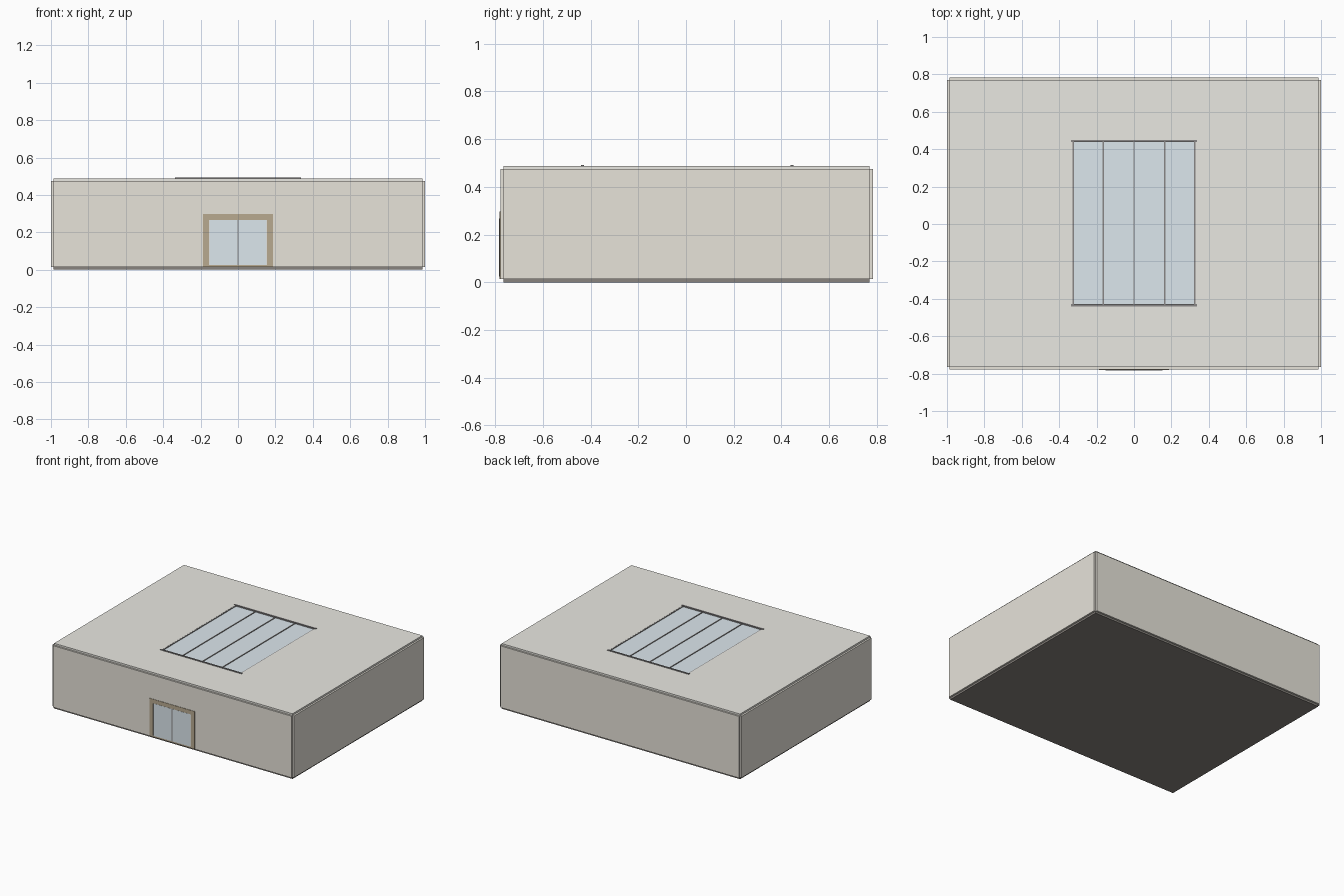
import bpy, bmesh

if "Cube" in bpy.data.objects:
    bpy.data.objects.remove(bpy.data.objects["Cube"])


def material(name, rgb):
    m = bpy.data.materials.new(name)
    m.diffuse_color = (*rgb, 1)
    m.use_nodes = True
    m.node_tree.nodes["Principled BSDF"].inputs["Base Color"].default_value = m.diffuse_color
    return m


WALL = material("wall_plaster", (0.80, 0.77, 0.70))
ROOF = material("roof_plaster", (0.82, 0.81, 0.76))
FLOOR = material("dark_floor", (0.25, 0.23, 0.21))
GLASS = material("pale_glass", (0.72, 0.80, 0.85))
BRONZE = material("bronze", (0.48, 0.40, 0.28))
METAL = material("dark_metal", (0.25, 0.24, 0.24))


def box(name, x, y, z, mat):
    """Box from (min, max) ranges on each axis."""
    bm = bmesh.new()
    bmesh.ops.create_cube(bm, size=1)
    for v in bm.verts:
        v.co = [r[0] if c < 0 else r[1] for c, r in zip(v.co, (x, y, z))]
    mesh = bpy.data.meshes.new(name)
    bm.to_mesh(mesh)
    bm.free()
    mesh.materials.append(mat)
    ob = bpy.data.objects.new(name, mesh)
    bpy.context.collection.objects.link(ob)
    return ob


# Room shell: slabs that meet edge to edge, leaving notched corners
X, Y0, Y1 = 0.987, -0.765, 0.770
T = 0.013
Z0, Z1 = 0.014, 0.475
box("floor_slab", (-X, X), (Y0, Y1), (0, Z0), FLOOR)
box("front_wall", (-X, X), (Y0 - T, Y0), (Z0, Z1), WALL)
box("back_wall", (-X, X), (Y1, Y1 + T), (Z0, Z1), WALL)
box("left_wall", (-X - T, -X), (Y0, Y1), (Z0, Z1), WALL)
box("right_wall", (X, X + T), (Y0, Y1), (Z0, Z1), WALL)

# Roof with skylight opening
SX, S0, S1 = 0.328, -0.434, 0.444
ZR = 0.488
roof = box("roof_slab", (-X, X), (Y0, Y1), (Z1, ZR), ROOF)
cutter = box("skylight_cutter", (-SX, SX), (S0, S1), (0.4, 0.6), ROOF)
cutter.hide_render = True
cutter.hide_set(True)
mod = roof.modifiers.new("skylight_opening", 'BOOLEAN')
mod.object = cutter
mod.solver = 'EXACT'
bpy.context.view_layer.objects.active = roof
bpy.ops.object.modifier_apply(modifier=mod.name)
bpy.data.objects.remove(cutter)

# Skylight glass and bars
box("skylight_glass", (-SX, SX), (S0, S1), (0.477, 0.483), GLASS)
for i in range(5):
    x = (i - 2) * SX / 2
    x = max(-SX + 0.003, min(SX - 0.003, x))
    w = 0.003 if i in (0, 4) else 0.004
    box(f"skylight_bar_{i}", (x - w, x + w), (S0, S1), (0.478, 0.487), METAL)
for side, y in (("front", S0), ("back", S1)):
    box(f"skylight_{side}_rail", (-0.338, 0.338), (y - 0.006, y + 0.006),
        (0.478, 0.492), METAL)

# Doorway: frame, two glass leaves and centre stile
YF = Y0 - T
for side, s in (("left", -1), ("right", 1)):
    box(f"door_{side}_jamb", sorted((s * 0.156, s * 0.187)), (YF - 0.003, YF),
        (Z0, 0.297), BRONZE)
    box(f"door_{side}_glass", sorted((s * 0.003, s * 0.153)),
        (YF - 0.004, YF), (0.025, 0.267), GLASS)
box("door_header", (-0.156, 0.156), (YF - 0.003, YF), (0.267, 0.297), BRONZE)
box("door_threshold", (-0.156, 0.156), (YF - 0.003, YF), (Z0, 0.025), BRONZE)
box("door_stile", (-0.004, 0.004), (YF - 0.005, YF), (0.025, 0.267), METAL)
